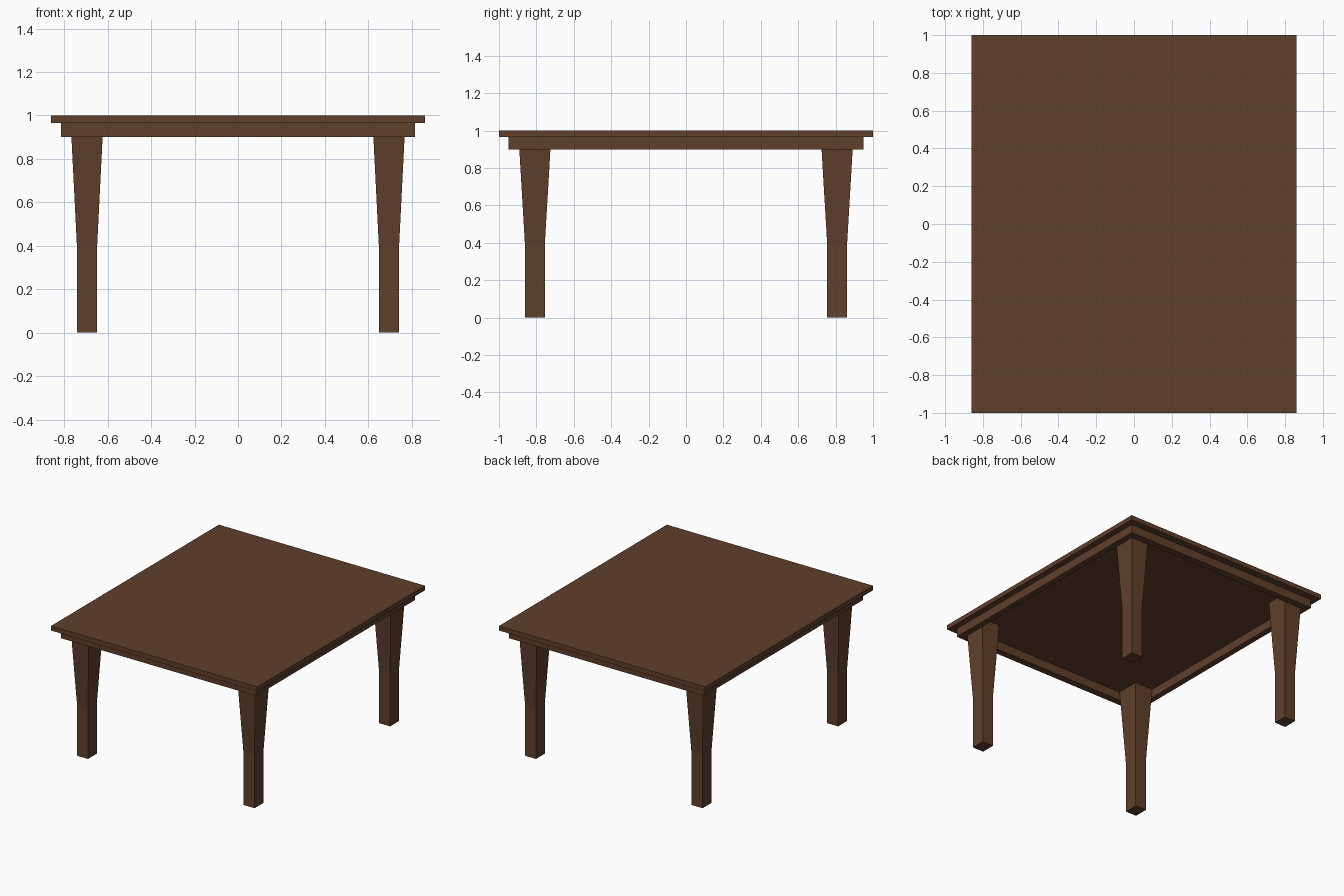
import bpy, bmesh

if "Cube" in bpy.data.objects:
    bpy.data.objects.remove(bpy.data.objects["Cube"])

wood = bpy.data.materials.new("dark_wood")
wood.diffuse_color = (0.115, 0.050, 0.024, 1)
wood.use_nodes = True
wood.node_tree.nodes["Principled BSDF"].inputs["Base Color"].default_value = wood.diffuse_color


def make_object(name, bm):
    bmesh.ops.recalc_face_normals(bm, faces=bm.faces[:])
    mesh = bpy.data.meshes.new(name)
    bm.to_mesh(mesh)
    bm.free()
    mesh.materials.append(wood)
    obj = bpy.data.objects.new(name, mesh)
    bpy.context.collection.objects.link(obj)
    return obj


def ring(bm, cx, cy, hx, hy, z):
    return [bm.verts.new((cx + sx * hx, cy + sy * hy, z))
            for sx, sy in ((-1, -1), (1, -1), (1, 1), (-1, 1))]


def bridge(bm, a, b):
    for i in range(4):
        j = (i + 1) % 4
        bm.faces.new((a[i], a[j], b[j], b[i]))


def stacked(name, cx, cy, sections):
    """Closed rectangular solid through (half x, half y, z) sections."""
    bm = bmesh.new()
    rings = [ring(bm, cx, cy, *s) for s in sections]
    for a, b in zip(rings, rings[1:]):
        bridge(bm, a, b)
    bm.faces.new(rings[0])
    bm.faces.new(rings[-1])
    return make_object(name, bm)


# Table top slab
TOP_Z, UNDER_Z, APRON_Z = 1.0, 0.965, 0.90
stacked("table_top", 0, 0, [(0.86, 1.0, UNDER_Z), (0.86, 1.0, TOP_Z)])

# Apron: hollow rectangular frame under the top
bm = bmesh.new()
loops = [ring(bm, 0, 0, hx, hy, z) for hx, hy, z in (
    (0.815, 0.948, APRON_Z), (0.815, 0.948, UNDER_Z),
    (0.77, 0.896, UNDER_Z), (0.77, 0.896, APRON_Z))]
for i in range(4):
    bridge(bm, loops[i], loops[(i + 1) % 4])
make_object("apron", bm)

# Four legs: straight foot, flaring upward to the underside of the top
for side_y, sy in (("front", -1), ("back", 1)):
    for side_x, sx in (("left", -1), ("right", 1)):
        stacked(f"{side_y}_{side_x}_leg", sx * 0.695, sy * 0.808, [
            (0.046, 0.053, 0.0),
            (0.046, 0.053, 0.388),
            (0.075, 0.087, UNDER_Z)])
